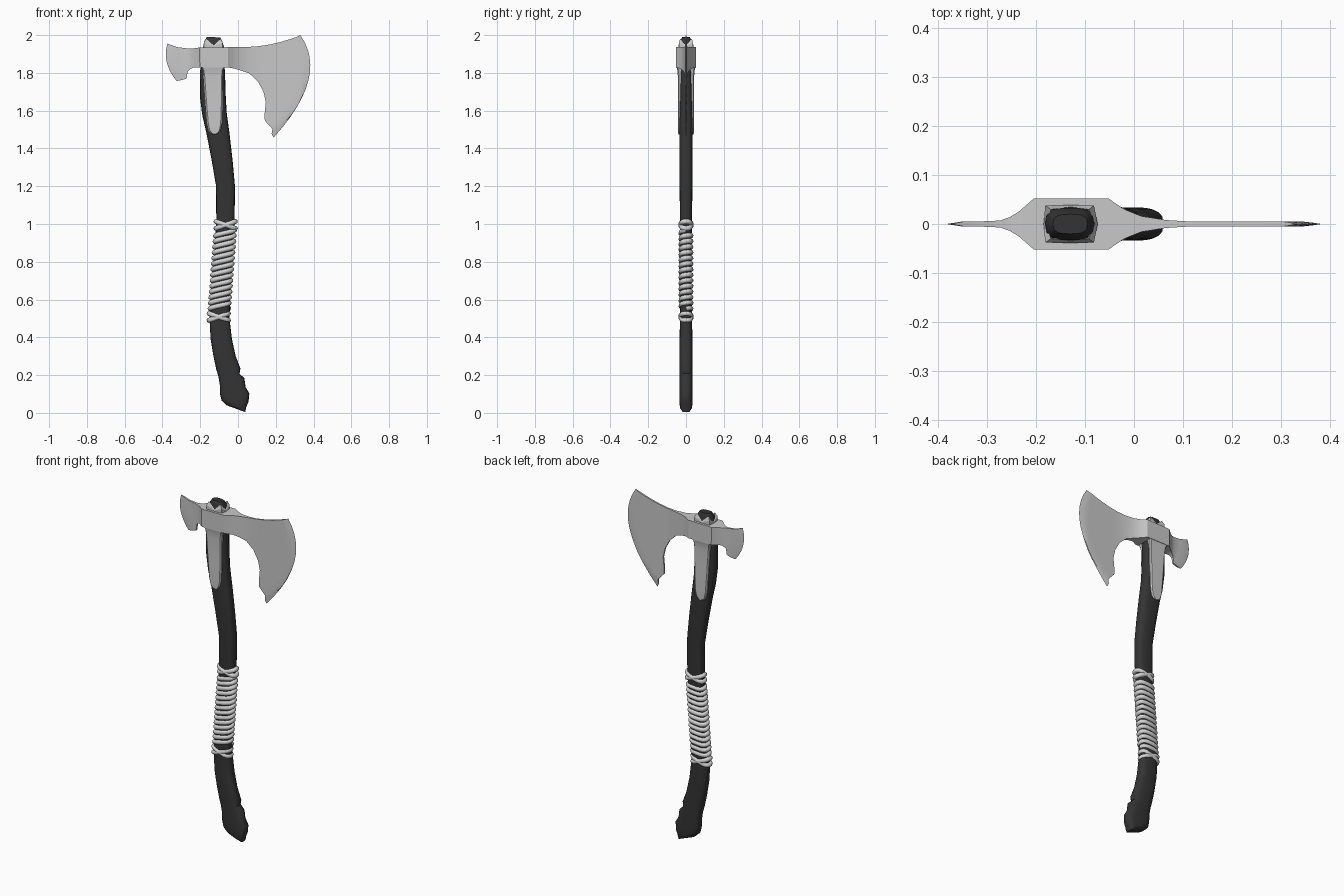
import bpy, bmesh, math
from mathutils import Vector

if "Cube" in bpy.data.objects:
    bpy.data.objects.remove(bpy.data.objects["Cube"], do_unlink=True)


def material(name, v):
    m = bpy.data.materials.new(name)
    m.use_nodes = True
    col = (v, v, v, 1)
    m.diffuse_color = col
    m.node_tree.nodes["Principled BSDF"].inputs["Base Color"].default_value = col
    return m


WOOD = material("dark wood", 0.034)
STEEL = material("pale steel", 0.58)
CORD = material("light cord", 0.66)


def finish(name, bm, mat, angle=35):
    bmesh.ops.remove_doubles(bm, verts=bm.verts, dist=0.0003)
    bmesh.ops.recalc_face_normals(bm, faces=bm.faces)
    me = bpy.data.meshes.new(name)
    bm.to_mesh(me)
    bm.free()
    ob = bpy.data.objects.new(name, me)
    bpy.context.collection.objects.link(ob)
    me.materials.append(mat)
    bpy.ops.object.select_all(action='DESELECT')
    ob.select_set(True)
    bpy.context.view_layer.objects.active = ob
    bpy.ops.object.shade_smooth_by_angle(angle=math.radians(angle))
    return ob


def loft(name, rings, mat, angle=35):
    """Skin a list of equal closed rings and cap both ends."""
    bm = bmesh.new()
    vs = [[bm.verts.new(p) for p in r] for r in rings]
    n = len(vs[0])
    for a, b in zip(vs, vs[1:]):
        for i in range(n):
            j = (i + 1) % n
            bm.faces.new((a[i], a[j], b[j], b[i]))
    bm.faces.new(vs[0])
    bm.faces.new(vs[-1])
    return finish(name, bm, mat, angle)


def oval(t, power):
    """Unit rounded rectangle at angle t."""
    c, s = math.cos(t), math.sin(t)
    f = lambda v: math.copysign(abs(v) ** (2 / power), v)
    return f(c), f(s)


# Handle: cross sections as left x, left z, right x, right z, half depth
SECTIONS = [
    (-.165, 1.99, -.095, 1.988, .02), (-.18, 1.965, -.082, 1.965, .033),
    (-.187, 1.87, -.077, 1.87, .035), (-.201, 1.81, -.069, 1.81, .035),
    (-.2, 1.66, -.065, 1.68, .036), (-.188, 1.57, -.06, 1.59, .036),
    (-.167, 1.48, -.045, 1.48, .035), (-.14, 1.34, -.029, 1.34, .035),
    (-.116, 1.2, -.016, 1.2, .034), (-.115, 1.03, -.018, 1.03, .032),
    (-.122, .87, -.026, .87, .029), (-.14, .65, -.04, .65, .029),
    (-.151, .5, -.045, .5, .032), (-.145, .39, -.032, .39, .034),
    (-.13, .3, -.012, .3, .034), (-.115, .23, .013, .235, .034),
    (-.103, .19, .008, .208, .034), (-.096, .145, .034, .183, .034),
    (-.095, .1, .04, .137, .034), (-.087, .065, .06, .103, .034),
    (-.06, .04, .056, .06, .034), (-.015, .024, .043, .03, .032),
    (.022, .01, .039, .005, .02)]
rings = []
for xl, zl, xr, zr, hy in SECTIONS:
    ring = []
    for k in range(20):
        c, s = oval(math.tau * k / 20, 3)
        u = (c + 1) / 2
        ring.append((xl + (xr - xl) * u, hy * s, zl + (zr - zl) * u))
    rings.append(ring)
loft("handle", rings, WOOD, 40)

# Axe head: ribs as top x, z, bottom x, z, half thickness, bulge x, z
RIBS = [
    (-.373, 1.955, -.325, 1.757, 0, -.056, 0),
    (-.347, 1.945, -.299, 1.762, .005, -.042, 0),
    (-.32, 1.936, -.272, 1.77, .005, -.016, 0),
    (-.273, 1.93, -.267, 1.807, .007, 0, 0),
    (-.253, 1.929, -.251, 1.822, .014, 0, 0),
    (-.235, 1.93, -.235, 1.828, .025, 0, 0),
    (-.204, 1.934, -.202, 1.829, .052, 0, 0),
    (-.052, 1.936, -.052, 1.829, .052, 0, 0),
    (-.02, 1.936, -.02, 1.823, .03, 0, 0),
    (.015, 1.936, .015, 1.813, .016, 0, 0),
    (.065, 1.938, .06, 1.797, .008, 0, 0),
    (.115, 1.942, .105, 1.755, .005, 0, 0),
    (.177, 1.952, .135, 1.7, .005, 0, 0),
    (.23, 1.965, .147, 1.645, .005, .035, -.01),
    (.273, 1.978, .14, 1.575, .005, .095, -.02),
    (.283, 1.981, .142, 1.547, .005, .138, -.03),
    (.294, 1.985, .167, 1.52, .005, .16, -.04),
    (.304, 1.988, .182, 1.503, .005, .18, -.045),
    (.317, 1.993, .178, 1.478, .003, .206, -.05),
    (.33, 2.0, .188, 1.457, 0, .225, .053)]
STEPS = 12
rings = []
for xt, zt, xb, zb, th, bx, bz in RIBS:
    a, b = Vector((xt, 0, zt)), Vector((xb, 0, zb))
    mid = (a + b) / 2 + Vector((bx, 0, bz))
    side = [a * (1 - t) ** 2 + mid * 2 * t * (1 - t) + b * t * t
            for t in (i / STEPS for i in range(STEPS + 1))]
    off = Vector((0, th, 0))
    rings.append([p - off for p in side] + [p + off for p in reversed(side)])
bm = bmesh.new()
grid = [[bm.verts.new(p) for p in r] for r in rings]
for a, b in zip(grid, grid[1:]):
    for i in range(len(a)):
        j = (i + 1) % len(a)
        bm.faces.new((a[i], a[j], b[j], b[i]))
finish("axe_head", bm, STEEL, 25)

# Langets: rounded tongues on both faces, flaring into the eye of the head
TONGUE = [(-.195, -.068, 1.835, .051), (-.187, -.078, 1.815, .046),
          (-.182, -.081, 1.78, .043), (-.172, -.082, 1.64, .043),
          (-.163, -.086, 1.53, .043), (-.155, -.093, 1.495, .042),
          (-.143, -.105, 1.48, .041), (-.13, -.118, 1.475, .04)]
for name, s in (("front_langet", -1), ("back_langet", 1)):
    loft(name, [[(xl, s * .025, z), (xl, s * (y - .006), z),
                 (xl + .006, s * y, z), (xr - .006, s * y, z),
                 (xr, s * (y - .006), z), (xr, s * .025, z)]
                for xl, xr, z, y in TONGUE], STEEL, 30)

# Collar: notched steel sleeve where the handle leaves the eye
PLAN = [(1, 0), (.86, 1), (0, 1.02), (-.94, 1), (-1, 0), (-.94, -1), (0, -1.02), (.86, -1)]


def collar_ring(corner_z, notch_z, corner_scale, notch_scale):
    out = []
    for i, (x, y) in enumerate(PLAN):
        k, z = (corner_scale, corner_z) if i % 2 else (notch_scale, notch_z)
        out.append((-.129 + .055 * x * k, .038 * y * k, z))
    return out


loft("collar", [collar_ring(1.9, 1.9, 1, 1), collar_ring(1.96, 1.94, 1, 1),
                collar_ring(1.982, 1.945, .78, .9),
                collar_ring(1.93, 1.93, .7, .7)], STEEL, 20)


# Cord grip: one helix with crossed bands at both ends
def grip_centre(z):
    return -.065 - (1.0 - z) * .075


def cord(name, points, radius, cyclic):
    cu = bpy.data.curves.new(name, 'CURVE')
    cu.dimensions = '3D'
    cu.bevel_depth = radius
    cu.bevel_resolution = 2
    sp = cu.splines.new('POLY')
    sp.points.add(len(points) - 1)
    for p, co in zip(sp.points, points):
        p.co = (*co, 1)
    sp.use_cyclic_u = cyclic
    cu.materials.append(CORD)
    ob = bpy.data.objects.new(name, cu)
    bpy.context.collection.objects.link(ob)


def wrap_point(t, z, tilt, grow=0.0):
    c, s = oval(t, 2.6)
    return (grip_centre(z) + (.05 + grow) * c, (.026 + grow) * s, z + tilt * c)


SEG, TURNS = 24, 14
cord("grip_wrap", [wrap_point(math.tau * i / SEG, .545 + .415 * i / (SEG * TURNS), .008)
                   for i in range(SEG * TURNS + 1)], .0135, False)
for end, z in (("upper", .995), ("lower", .508)):
    for side, tilt in (("rising", .018), ("falling", -.018)):
        cord(f"{end}_{side}_band",
             [wrap_point(math.tau * i / SEG, z, tilt, .001) for i in range(SEG)],
             .0135, True)
